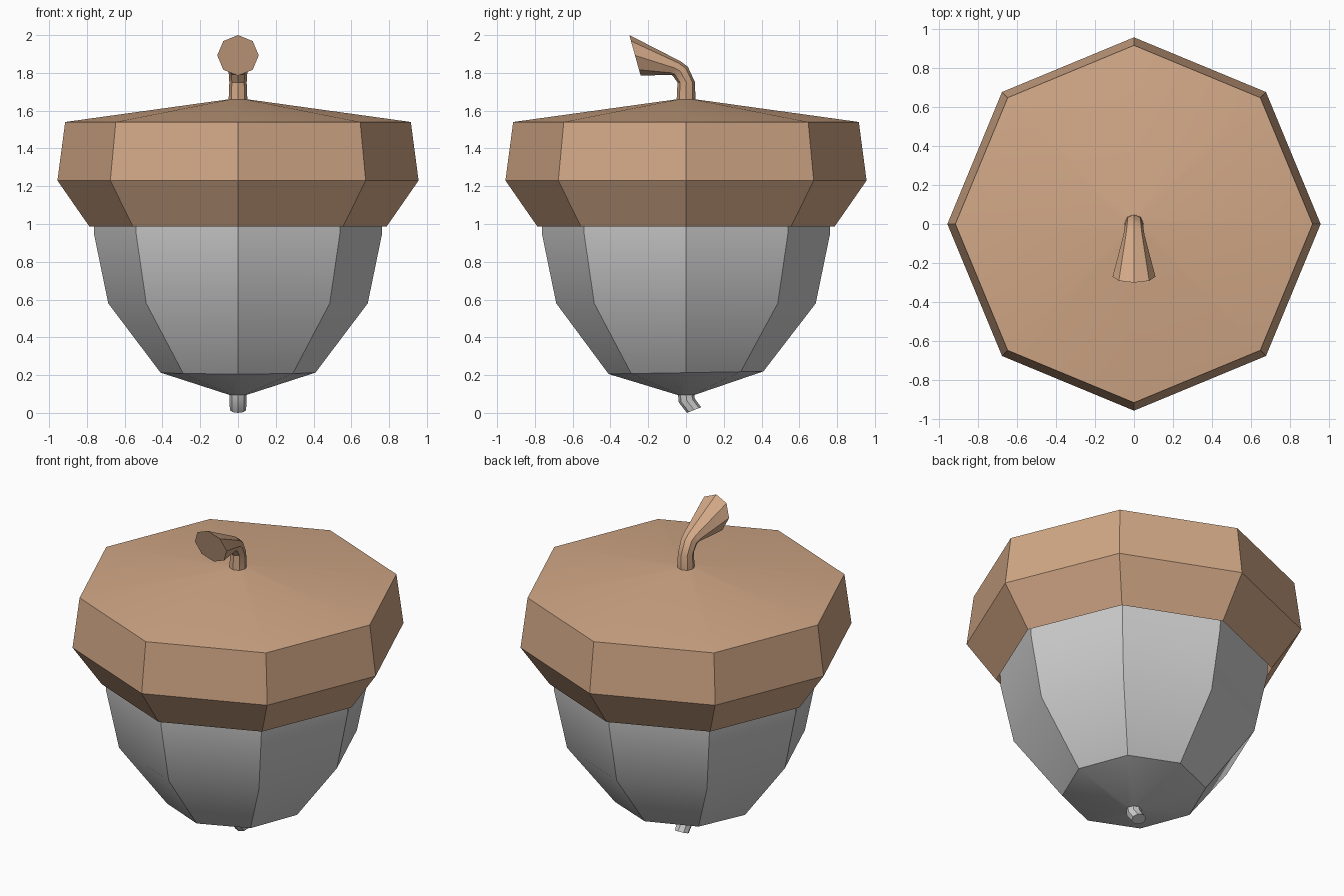
import bpy, math

if "Cube" in bpy.data.objects:
    bpy.data.objects.remove(bpy.data.objects["Cube"])

SIDES = 8
brown = bpy.data.materials.new("brown")
brown.diffuse_color = (0.64, 0.39, 0.24, 1)
brown.use_nodes = True
brown.node_tree.nodes["Principled BSDF"].inputs["Base Color"].default_value = brown.diffuse_color


def loft(name, rings, cap_start, cap_end, mat=None):
    """Skin octagonal rings. Each ring = (a, b, half_width): a and b are the
    back and front (y, z) ends of the ring's middle line."""
    verts, faces = [], []
    for (ya, za), (yb, zb), w in rings:
        for i in range(SIDES):
            t = 2 * math.pi * i / SIDES
            s = math.sin(t)
            verts.append((w * math.cos(t),
                          (ya + yb) / 2 + s * (ya - yb) / 2,
                          (za + zb) / 2 + s * (za - zb) / 2))
    for r in range(len(rings) - 1):
        for i in range(SIDES):
            j = (i + 1) % SIDES
            a, b = r * SIDES, (r + 1) * SIDES
            faces.append((a + i, a + j, b + j, b + i))
    if cap_start:
        faces.append(tuple(reversed(range(SIDES))))
    if cap_end:
        n = (len(rings) - 1) * SIDES
        faces.append(tuple(range(n, n + SIDES)))
    mesh = bpy.data.meshes.new(name)
    mesh.from_pydata(verts, [], faces)
    ob = bpy.data.objects.new(name, mesh)
    bpy.context.collection.objects.link(ob)
    if mat:
        mesh.materials.append(mat)
    bpy.ops.object.select_all(action='DESELECT')
    ob.select_set(True)
    bpy.context.view_layer.objects.active = ob
    bpy.ops.object.shade_smooth_by_angle(angle=math.radians(30))
    return ob


def level(r, z, tilt=0):
    return ((r, z + tilt), (-r, z - tilt), r)


# Nut body, running up inside the cap
loft("nut", [level(0.045, 0.095), level(0.41, 0.213, 0.007), level(0.687, 0.58),
             level(0.763, 0.95), level(0.765, 1.1)], True, True)

# Bent tip under the nut
loft("nut_tip", [((0.08, 0.03), (0.005, 0.0), 0.043),
                 ((0.047, 0.075), (-0.038, 0.055), 0.045),
                 ((0.04, 0.12), (-0.045, 0.12), 0.045)], True, True)

# Cap, open underneath
loft("cap", [level(0.787, 0.987), level(0.956, 1.23), level(0.915, 1.54),
             level(0.05, 1.66)], False, True, brown)

# Curved stem flaring to a cut end
loft("stem", [((0.05, 1.65), (-0.05, 1.65), 0.05),
              ((0.048, 1.75), (-0.045, 1.75), 0.046),
              ((0.01, 1.832), (-0.072, 1.787), 0.05),
              ((-0.03, 1.862), (-0.09, 1.79), 0.055),
              ((-0.30, 2.0), (-0.24, 1.785), 0.11)], True, True, brown)
